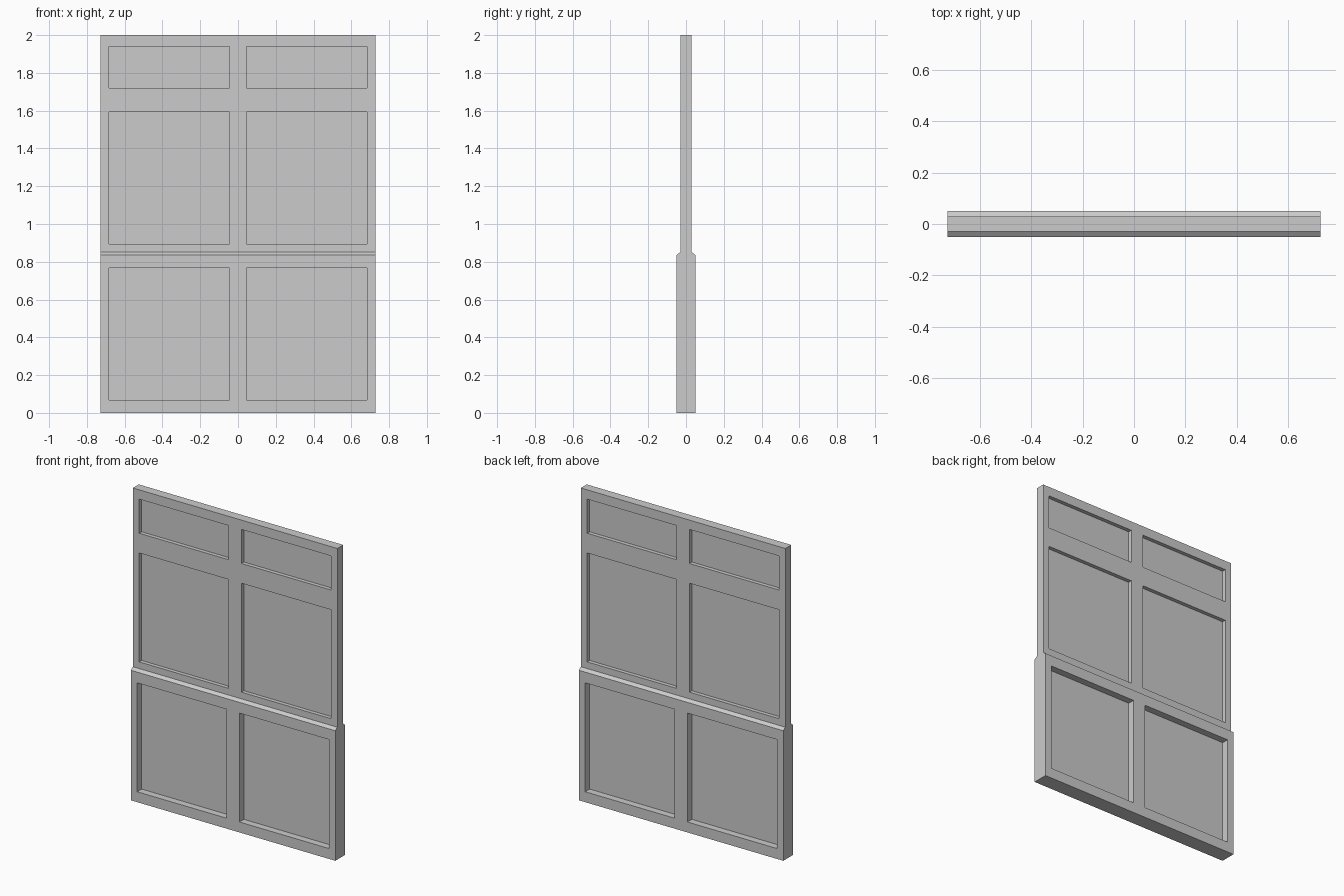
import bpy, bmesh

if "Cube" in bpy.data.objects:
    bpy.data.objects.remove(bpy.data.objects["Cube"])

HALF_W = 0.727      # half width of the whole panel
CORE = 0.005        # half thickness of the thin infill sheets
UPPER, LOWER = 0.03, 0.05   # half thickness of upper and lower frame


def make_object(name, bm):
    bmesh.ops.recalc_face_normals(bm, faces=bm.faces)
    mesh = bpy.data.meshes.new(name)
    bm.to_mesh(mesh)
    bm.free()
    obj = bpy.data.objects.new(name, mesh)
    bpy.context.collection.objects.link(obj)
    return obj


def add_box(bm, x0, x1, y0, y1, z0, z1):
    verts = bmesh.ops.create_cube(bm, size=1)["verts"]
    for v in verts:
        v.co.x = x1 if v.co.x > 0 else x0
        v.co.y = y1 if v.co.y > 0 else y0
        v.co.z = z1 if v.co.z > 0 else z0


# Slab: side profile with a bevelled step, extruded across the width
half = [(LOWER, 0), (LOWER, 0.836), (UPPER, 0.851), (UPPER, 2.0)]
profile = half + [(-y, z) for y, z in reversed(half)]
bm = bmesh.new()
face = bm.faces.new([bm.verts.new((-HALF_W, y, z)) for y, z in profile])
ext = bmesh.ops.extrude_face_region(bm, geom=[face])
new_verts = [g for g in ext["geom"] if isinstance(g, bmesh.types.BMVert)]
bmesh.ops.translate(bm, verts=new_verts, vec=(2 * HALF_W, 0, 0))
panel = make_object("wall_panel", bm)

# Recess cutters: three rows, left and right, front and back
bm = bmesh.new()
for z0, z1 in [(0.067, 0.767), (0.894, 1.594), (1.721, 1.94)]:
    for x0, x1 in [(-0.682, -0.045), (0.045, 0.682)]:
        for y0, y1 in [(-0.2, -CORE), (CORE, 0.2)]:
            add_box(bm, x0, x1, y0, y1, z0, z1)
cutter = make_object("recess_cutter", bm)
cutter.hide_render = True

# Carve the recesses
mod = panel.modifiers.new("recesses", "BOOLEAN")
mod.operation = "DIFFERENCE"
mod.solver = "EXACT"
mod.object = cutter
bpy.context.view_layer.objects.active = panel
bpy.ops.object.modifier_apply(modifier=mod.name)
bpy.data.objects.remove(cutter)
